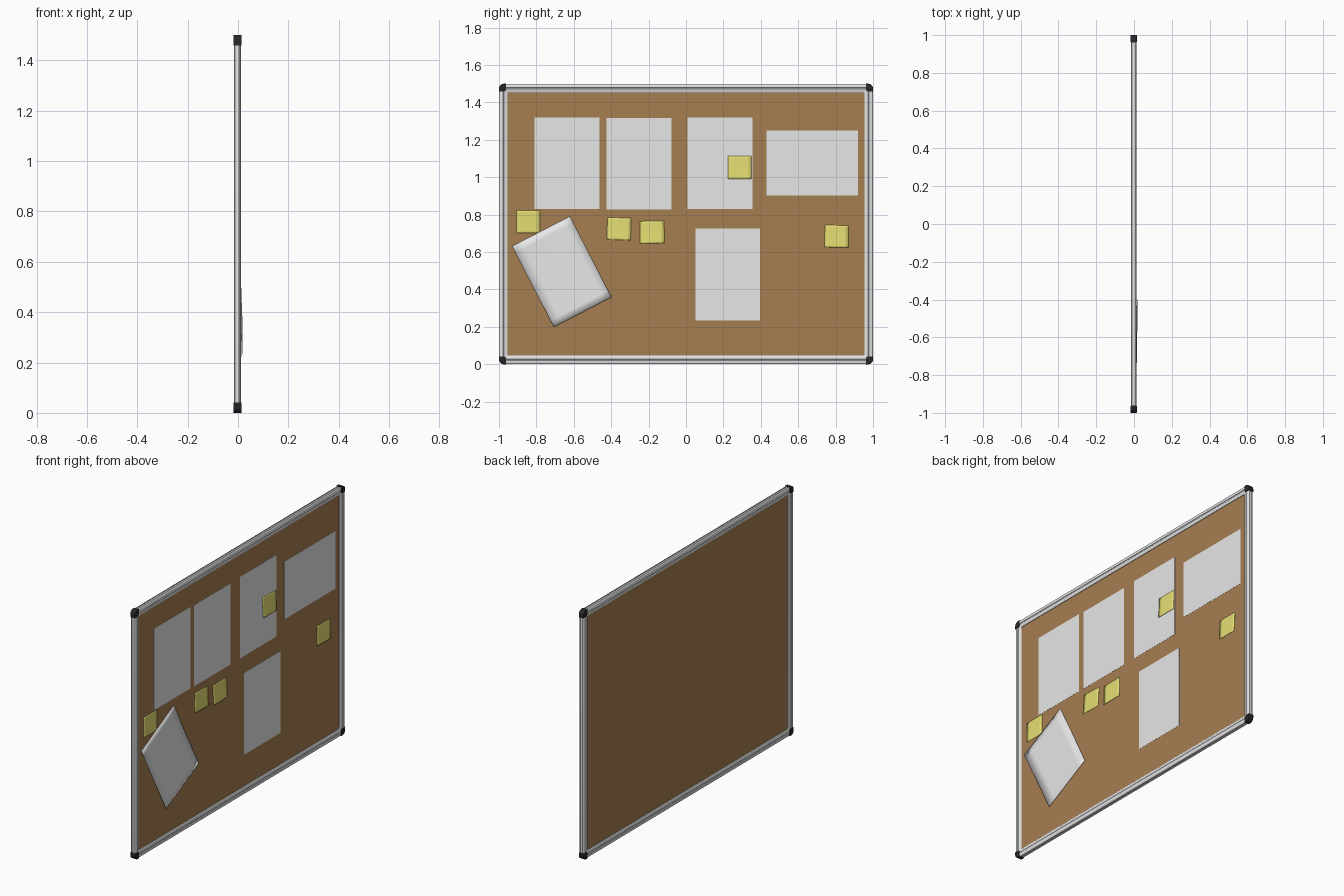
import bpy, bmesh, math

if "Cube" in bpy.data.objects:
    bpy.data.objects.remove(bpy.data.objects["Cube"])


def material(name, rgb):
    m = bpy.data.materials.new(name)
    m.diffuse_color = (*rgb, 1)
    m.use_nodes = True
    m.node_tree.nodes["Principled BSDF"].inputs["Base Color"].default_value = m.diffuse_color
    return m


CORK = material("cork brown", (0.38, 0.21, 0.083))
METAL = material("light metal", (0.78, 0.78, 0.79))
BLACK = material("black plastic", (0.02, 0.02, 0.022))
PAPER = material("white paper", (0.8, 0.8, 0.8))
YELLOW = material("note yellow", (0.78, 0.73, 0.17))
XC = -0.0017          # middle of the board thickness


def finish(bm, name, mat, smooth=None, fix=True):
    if fix:
        bmesh.ops.recalc_face_normals(bm, faces=bm.faces)
    me = bpy.data.meshes.new(name)
    bm.to_mesh(me)
    bm.free()
    me.materials.append(mat)
    ob = bpy.data.objects.new(name, me)
    bpy.context.collection.objects.link(ob)
    if smooth:
        bpy.context.view_layer.objects.active = ob
        ob.select_set(True)
        bpy.ops.object.shade_smooth_by_angle(angle=math.radians(smooth))
        ob.select_set(False)
    return ob


def rounded_loop(d, radius, seg=6):
    """Rounded rectangle in y,z, inset by d from the outer size."""
    hw, hh = 0.999 - d, 0.749 - d
    pts = []
    for k, (sy, sz) in enumerate(((1, 1), (-1, 1), (-1, -1), (1, -1))):
        for i in range(seg + 1):
            a = math.pi / 2 * (k + i / seg)
            pts.append((sy * (hw - radius) + radius * math.cos(a),
                        0.75 + sz * (hh - radius) + radius * math.sin(a)))
    return pts


# Metal frame: grooved profile (inset, half depth) swept round the board
half = [(0.004, 0.006), (0.0, 0.007), (0.0, 0.0095), (0.002, 0.0125), (0.006, 0.0145),
        (0.020, 0.0145), (0.022, 0.012), (0.024, 0.012), (0.026, 0.0135),
        (0.040, 0.0125), (0.045, 0.0095), (0.045, 0.004)]
profile = half + [(d, -x) for d, x in reversed(half)]
bm = bmesh.new()
rings = []
for d, x in profile:
    rings.append([bm.verts.new((XC + x, y, z))
                  for y, z in rounded_loop(d, max(0.03 - d, 0.008))])
n = len(rings[0])
for r in range(len(rings)):
    a, b = rings[r], rings[(r + 1) % len(rings)]
    for i in range(n):
        j = (i + 1) % n
        bm.faces.new((a[i], a[j], b[j], b[i]))
finish(bm, "metal_frame", METAL, 30)

# Cork panel
bm = bmesh.new()
bmesh.ops.create_cube(bm, size=1)
for v in bm.verts:
    v.co = (XC + v.co.x * 0.0134, v.co.y * 1.92, 0.75 + v.co.z * 1.42)
finish(bm, "cork_panel", CORK)

# Black corner caps: rounded outside, chamfered inside
outline = [(0.0, 0.042), (0.0, 0.026)]
outline += [(0.026 - 0.026 * math.cos(a), 0.026 - 0.026 * math.sin(a))
            for a in [math.pi / 2 * i / 8 for i in range(1, 8)]]
outline += [(0.026, 0.0), (0.038, 0.0), (0.038, 0.030), (0.035, 0.037), (0.028, 0.042)]
for sy, side in ((-1, "left"), (1, "right")):
    for top, level in ((0, "bottom"), (1, "top")):
        bm = bmesh.new()
        vs = [bm.verts.new((XC - 0.0163, sy * (1 - p), 1.5 - q if top else q))
              for p, q in outline]
        f = bm.faces.new(vs)
        ext = bmesh.ops.extrude_face_region(bm, geom=[f])
        for v in ext["geom"]:
            if isinstance(v, bmesh.types.BMVert):
                v.co.x += 0.0326
        bmesh.ops.recalc_face_normals(bm, faces=bm.faces)
        rims = [e for e in bm.edges if abs(e.verts[0].co.x - e.verts[1].co.x) < 1e-6]
        bmesh.ops.bevel(bm, geom=rims, offset=0.002, segments=2, affect='EDGES', profile=0.5)
        finish(bm, f"corner_cap_{level}_{side}", BLACK, 40)


def sheet(name, mat, y, z, w, h, x, angle=0, curl=0, skew=0):
    """Thin sheet facing +x whose lower edge curls away from the board."""
    nu, nv = (6, 12) if curl else (1, 1)
    c, s = math.cos(math.radians(angle)), math.sin(math.radians(angle))
    bm = bmesh.new()
    grid = []
    for j in range(nv + 1):
        row = []
        for i in range(nu + 1):
            u, v = i / nu, j / nv
            py, pz = (u - 0.5) * w, (v - 0.5) * h
            lift = curl * (1 - v) ** 2 * (1 - skew + skew * u)
            row.append(bm.verts.new((x + lift, y + c * py - s * pz, z + s * py + c * pz)))
        grid.append(row)
    for j in range(nv):
        for i in range(nu):
            bm.faces.new((grid[j][i], grid[j][i + 1], grid[j + 1][i + 1], grid[j + 1][i]))
    ob = finish(bm, name, mat, 40 if curl else None, fix=False)
    m = ob.modifiers.new("thickness", 'SOLIDIFY')
    m.thickness, m.offset = 0.0008, -1


# White papers
sheet("paper_top_1", PAPER, -0.636, 1.075, 0.347, 0.491, 0.0066)
sheet("paper_top_2", PAPER, -0.252, 1.072, 0.347, 0.488, 0.0066)
sheet("paper_top_3", PAPER, 0.182, 1.075, 0.347, 0.491, 0.0066)
sheet("paper_landscape", PAPER, 0.675, 1.077, 0.488, 0.347, 0.0066)
sheet("paper_lower", PAPER, 0.222, 0.481, 0.345, 0.492, 0.0066)
sheet("paper_tilted", PAPER, -0.664, 0.495, 0.346, 0.486, 0.0085, 27.3, 0.0095, 0.15)

# Yellow sticky notes
sheet("note_left", YELLOW, -0.844, 0.762, 0.127, 0.122, 0.0066, 0, 0.0007)
sheet("note_middle_1", YELLOW, -0.358, 0.724, 0.127, 0.118, 0.0066, -2, 0.004, 0.3)
sheet("note_middle_2", YELLOW, -0.181, 0.706, 0.130, 0.119, 0.0066, 1, 0.004, -0.3)
sheet("note_on_paper", YELLOW, 0.287, 1.052, 0.127, 0.122, 0.0078, 0, 0.005)
sheet("note_right", YELLOW, 0.805, 0.684, 0.127, 0.118, 0.0066, -1, 0.004, 0.3)
